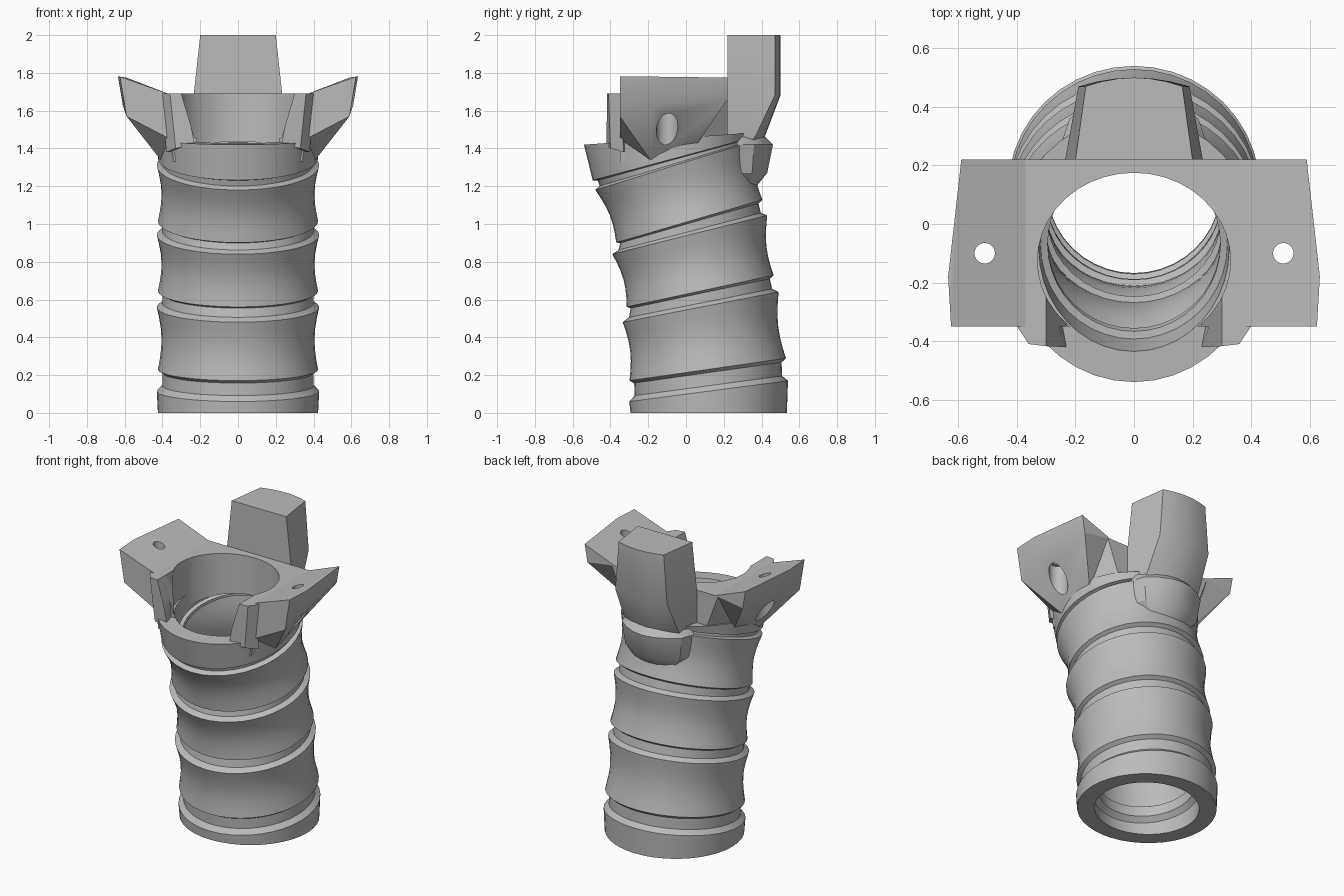
import bpy, bmesh, math
from mathutils import Vector

cube = bpy.data.objects.get("Cube")
if cube:
    bpy.data.objects.remove(cube, do_unlink=True)

grey = bpy.data.materials.new("plain_grey")
grey.use_nodes = True
COLOUR = (0.5, 0.5, 0.5, 1)
grey.diffuse_color = COLOUR
grey.node_tree.nodes["Principled BSDF"].inputs["Base Color"].default_value = COLOUR
SIDES = 40


def finish(name, bm):
    bmesh.ops.recalc_face_normals(bm, faces=bm.faces)
    mesh = bpy.data.meshes.new(name)
    bm.to_mesh(mesh)
    bm.free()
    mesh.materials.append(grey)
    obj = bpy.data.objects.new(name, mesh)
    bpy.context.collection.objects.link(obj)
    return obj


def loft(name, rings, closed=False):
    """Bridge equal-length loops; closed joins the last loop to the first."""
    bm = bmesh.new()
    loops = [[bm.verts.new(p) for p in ring] for ring in rings]
    pairs = list(zip(loops, loops[1:]))
    if closed:
        pairs.append((loops[-1], loops[0]))
    else:
        bm.faces.new(loops[0])
        bm.faces.new(loops[-1])
    for a, b in pairs:
        for i in range(len(a)):
            j = (i + 1) % len(a)
            bm.faces.new((a[i], a[j], b[j], b[i]))
    return finish(name, bm)


def hull(name, points):
    bm = bmesh.new()
    for p in points:
        bm.verts.new(p)
    res = bmesh.ops.convex_hull(bm, input=bm.verts)
    loose = {v for v in res["geom_interior"] if isinstance(v, bmesh.types.BMVert)}
    bmesh.ops.delete(bm, geom=list(loose), context='VERTS')
    return finish(name, bm)


def column(name, x, y, rx, ry, low, high):
    turn = [math.tau * i / SIDES for i in range(SIDES)]
    return loft(name, [[(x + rx * math.cos(a), y + ry * math.sin(a), z) for a in turn]
                       for z in (low, high)])


def cut(obj, cutters):
    for c in cutters:
        mod = obj.modifiers.new("cut", 'BOOLEAN')
        mod.operation, mod.solver, mod.object = 'DIFFERENCE', 'EXACT', c
    bpy.context.view_layer.update()
    for o in bpy.context.selected_objects:
        o.select_set(False)
    obj.select_set(True)
    bpy.context.view_layer.objects.active = obj
    for mod in list(obj.modifiers):
        bpy.ops.object.modifier_apply(modifier=mod.name)


# Tilted bands of the tube: front y, z and back y, z of the lower and upper edge
bands = [
    ((-.30, 0, .54, 0), (-.30, .06, .54, .17)),
    ((-.305, .17, .535, .29), (-.335, .48, .49, .64)),
    ((-.32, .56, .47, .73), (-.39, .84, .43, 1.045)),
    ((-.375, .90, .41, 1.13), (-.48, 1.18, .36, 1.44)),
    ((-.50, 1.23, .36, 1.46), (-.54, 1.42, .37, 1.485)),
]
GROOVE, WALL = 0.03, 0.105


def blend(a, b, t):
    return [p + (q - p) * t for p, q in zip(a, b)]


def oval(edge, inset):
    front, back = Vector((0, edge[0], edge[1])), Vector((0, edge[2], edge[3]))
    mid, axis = (front + back) / 2, (back - front) / 2
    along = axis.normalized() * (axis.length - inset)
    across = Vector((0.43 - inset, 0, 0))
    return [mid + along * math.cos(a) + across * math.sin(a)
            for a in (math.tau * i / SIDES for i in range(SIDES))]


stations = []
for k, (low, high) in enumerate(bands):
    if k:
        gap_low = bands[k - 1][1]
        stations += [(blend(gap_low, low, 0.25), GROOVE), (blend(gap_low, low, 0.85), GROOVE)]
    waisted = 0 < k < 4
    steps = 6 if waisted else 1
    for s in range(steps + 1):
        t = s / steps
        dip = 0.022 * math.sin(math.pi * t) if waisted else 0
        stations.append((blend(low, high, t), dip + 0.006 * (1 - t)))
outer = [oval(e, d) for e, d in stations]
inner = [oval(e, d + WALL) for e, d in stations]
tube = loft("ribbed_tube", outer + inner[::-1], closed=True)

# Cutters for the bore and the open front of the collar
bore = column("bore_cutter", 0, -.125, .33, .30, 1.2, 2.2)
mouth = hull("mouth_cutter", [(s * x, y, z) for s in (-1, 1) for y in (-.7, -.2)
                              for x, z in ((.23, 1.455), (.30, 1.69), (.31, 1.75))])
cutters = [bore, mouth]

# Collar around the bore
collar = hull("collar", [(s * x, y, z) for s in (-1, 1) for x, y, z in (
    (.39, -.35, 1.69), (.39, .22, 1.69), (.40, -.19, 1.34), (.39, .05, 1.40),
    (.30, .22, 1.45), (.34, -.35, 1.33))])
cut(collar, cutters)
parts = [tube, collar]

# Side wings with stepped screw holes, and the upright front tabs
for side, s in (("left", 1), ("right", -1)):
    wing = hull(side + "_wing", [(s * x, y, z) for x, y, z in (
        (.37, -.35, 1.69), (.37, .22, 1.69), (.625, -.35, 1.78), (.635, -.18, 1.78),
        (.59, .22, 1.775), (.57, .22, 1.66), (.61, -.17, 1.63), (.59, -.35, 1.57),
        (.41, -.19, 1.34), (.39, .05, 1.41), (.36, -.35, 1.45))])
    screw = column("screw_cutter", s * .51, -.10, .035, .035, 1.2, 2)
    recess = column("recess_cutter", s * .51, -.10, .057, .057, 1.2, 1.62)
    cut(wing, [bore, mouth, screw, recess])
    cutters += [screw, recess]
    tab = hull(side + "_front_tab", [(s * x, y, z) for x, y, z in (
        (.28, -.42, 1.69), (.36, -.41, 1.69), (.40, -.35, 1.69), (.28, -.30, 1.69),
        (.23, -.42, 1.42), (.33, -.40, 1.40), (.38, -.33, 1.38), (.25, -.30, 1.40))])
    cut(tab, [bore, mouth])
    parts += [wing, tab]
for c in cutters:
    bpy.data.objects.remove(c, do_unlink=True)


# Rear block and the swelling below it, both with a rounded back
def section(z, front_y, front_w, back_w, back_y, bow):
    arc = [(back_w * t, back_y - bow * t * t, z) for t in (1, .67, .33, 0, -.33, -.67, -1)]
    return [(-front_w, front_y, z), (front_w, front_y, z)] + arc


parts.append(loft("rear_block", [
    section(1.44, .22, .235, .20, .41, .06),
    section(1.47, .22, .235, .20, .42, .05),
    section(1.68, .22, .235, .19, .50, .03),
    section(2.0, .22, .20, .165, .50, .03)]))
parts.append(loft("rear_swelling", [
    section(1.17, .29, .14, .12, .35, .02),
    section(1.27, .28, .23, .20, .43, .08),
    section(1.42, .27, .25, .22, .46, .10),
    section(1.46, .27, .24, .20, .42, .08)]))

for o in bpy.context.selected_objects:
    o.select_set(False)
for p in parts:
    p.select_set(True)
bpy.context.view_layer.objects.active = tube
bpy.ops.object.shade_smooth_by_angle(angle=math.radians(30))
